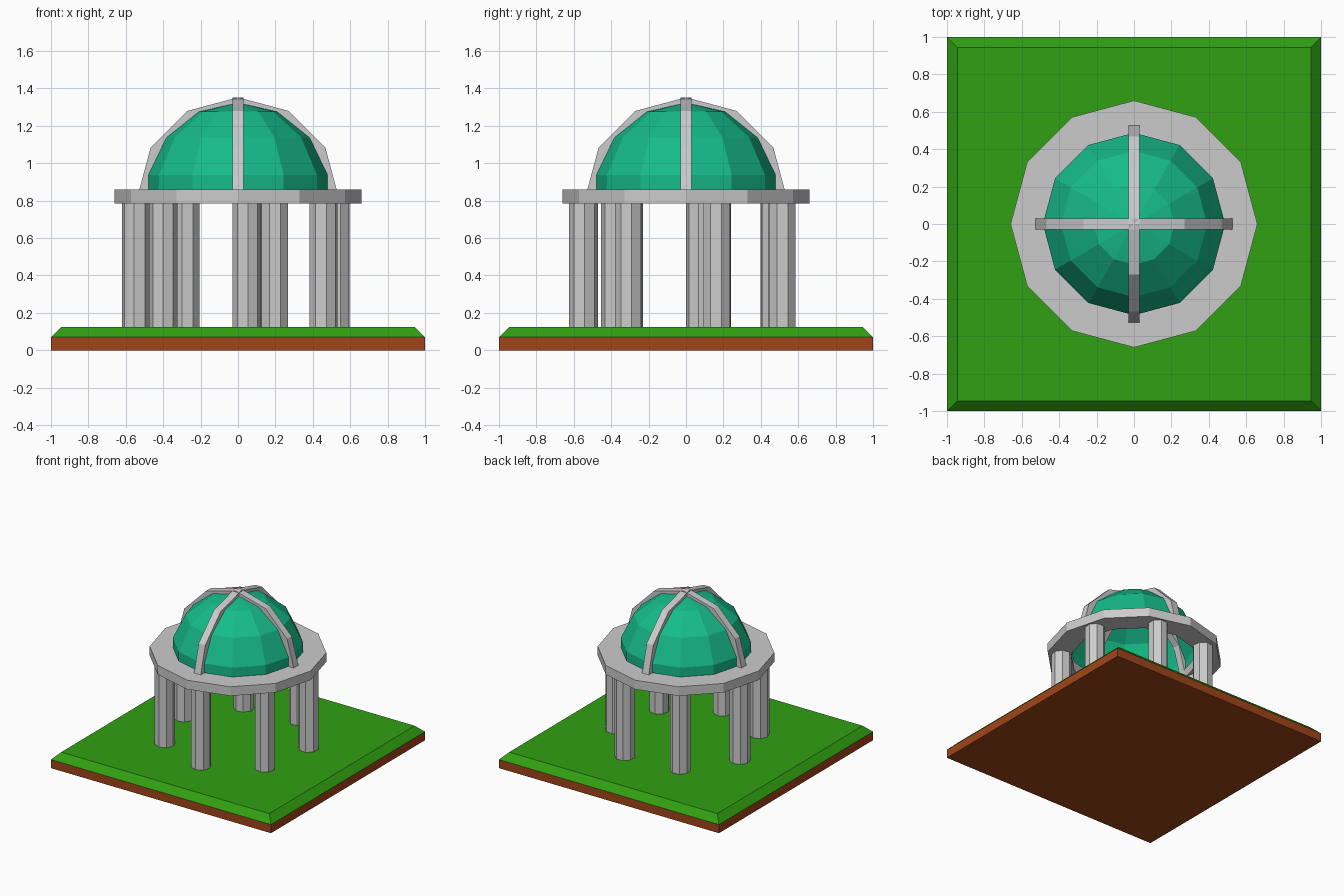
import bpy
import bmesh
from math import sin, cos, pi, radians

if "Cube" in bpy.data.objects:
    bpy.data.objects.remove(bpy.data.objects["Cube"])


def material(name, rgb):
    m = bpy.data.materials.new(name)
    m.diffuse_color = (*rgb, 1)
    m.use_nodes = True
    m.node_tree.nodes["Principled BSDF"].inputs["Base Color"].default_value = m.diffuse_color
    return m


def add_object(name, bm, mat=None):
    bmesh.ops.recalc_face_normals(bm, faces=bm.faces)
    me = bpy.data.meshes.new(name)
    bm.to_mesh(me)
    bm.free()
    ob = bpy.data.objects.new(name, me)
    bpy.context.collection.objects.link(ob)
    if mat:
        me.materials.append(mat)
    return ob


def prism(name, sides, r1, r2, z1, z2, centre=(0, 0), turn=0.0, mat=None):
    """Upright prism or frustum with a vertex at angle `turn`."""
    bm = bmesh.new()
    rings = [[bm.verts.new((centre[0] + r * cos(turn + 2 * pi * i / sides),
                            centre[1] + r * sin(turn + 2 * pi * i / sides), z))
              for i in range(sides)] for r, z in ((r1, z1), (r2, z2))]
    for ring in rings:
        bm.faces.new(ring)
    for i in range(sides):
        j = (i + 1) % sides
        bm.faces.new((rings[0][i], rings[0][j], rings[1][j], rings[1][i]))
    return add_object(name, bm, mat)


def lathe(name, profile, sides, closed=False, mat=None):
    """Spin an (r, z) profile round the z axis."""
    bm = bmesh.new()
    vs = [bm.verts.new((r, 0, z)) for r, z in profile]
    edges = [bm.edges.new(p) for p in zip(vs, vs[1:])]
    if closed:
        edges.append(bm.edges.new((vs[-1], vs[0])))
    bmesh.ops.spin(bm, geom=vs + edges, cent=(0, 0, 0), axis=(0, 0, 1),
                   angle=2 * pi, steps=sides)
    bmesh.ops.remove_doubles(bm, verts=bm.verts, dist=1e-4)
    return add_object(name, bm, mat)


grass = material("grass", (0.03, 0.35, 0.006))
soil = material("soil", (0.35, 0.06, 0.01))
teal = material("teal", (0.008, 0.5, 0.25))

# Ground: soil slab with a bevelled layer of grass
D = 2 ** 0.5
prism("soil_slab", 4, D, D, 0, 0.07, turn=pi / 4, mat=soil)
prism("grass_layer", 4, D, 0.945 * D, 0.07, 0.125, turn=pi / 4, mat=grass)

# Seven columns in a circle
for k in range(7):
    a = radians(172) + 2 * pi * k / 7
    prism(f"column_{k + 1}", 8, 0.077, 0.077, 0.12, 0.79,
          centre=(0.55 * cos(a), 0.55 * sin(a)), turn=a)

# Open ring carried by the columns
lathe("roof_ring", [(0.48, 0.785), (0.66, 0.785), (0.66, 0.86), (0.48, 0.86)],
      12, closed=True)

# Hollow faceted dome
steps = [pi / 14 + k * pi / 7 for k in range(4)]
lathe("dome", [(0.487, 0.79)] + [(0.5 * cos(t), 0.825 + 0.5 * sin(t)) for t in steps],
      12, mat=teal)


# Two crossing ribs over the dome
def rib(name, along_y):
    bm = bmesh.new()
    w, cz = 0.03, 0.812
    sections = []
    for k in range(7):
        t = k * pi / 6
        sec = []
        for r, s in ((0.54, -w), (0.54, w), (0.48, w), (0.48, -w)):
            u, z = r * cos(t), cz + r * sin(t)
            sec.append(bm.verts.new((s, u, z) if along_y else (u, s, z)))
        sections.append(sec)
    for a, b in zip(sections, sections[1:]):
        for i in range(4):
            j = (i + 1) % 4
            bm.faces.new((a[i], a[j], b[j], b[i]))
    bm.faces.new(sections[0])
    bm.faces.new(sections[-1])
    add_object(name, bm)


rib("rib_across", False)
rib("rib_along", True)
